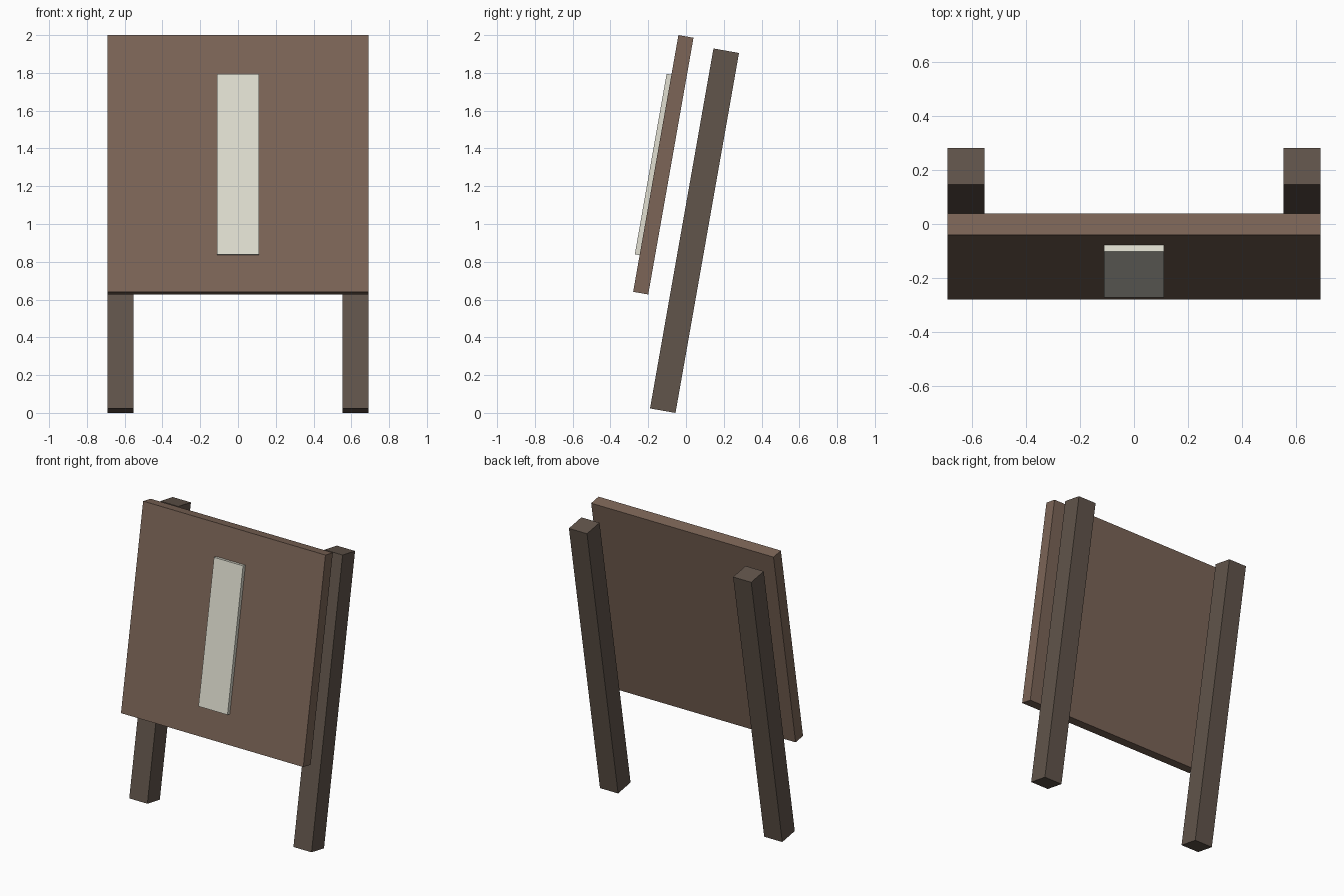
import bpy
from math import radians

if "Cube" in bpy.data.objects:
    bpy.data.objects.remove(bpy.data.objects["Cube"])

TILT = radians(-10)  # everything leans back by the same angle


def material(name, color):
    mat = bpy.data.materials.new(name)
    mat.diffuse_color = (*color, 1)
    mat.use_nodes = True
    mat.node_tree.nodes["Principled BSDF"].inputs["Base Color"].default_value = mat.diffuse_color
    return mat


def slab(name, center, size, mat):
    bpy.ops.mesh.primitive_cube_add(size=1, location=center, rotation=(TILT, 0, 0))
    obj = bpy.context.object
    obj.name = name
    obj.scale = size
    obj.data.materials.append(mat)
    return obj


board_wood = material("board_wood", (0.20, 0.13, 0.095))
post_wood = material("post_wood", (0.12, 0.09, 0.07))
cream = material("cream", (0.75, 0.74, 0.64))

# Leaning panel
slab("board", (0, -0.12, 1.3135), (1.38, 0.081, 1.38), board_wood)

# Pale strip lying on the front of the panel
slab("front_strip", (0, -0.174, 1.315), (0.22, 0.026, 0.97), cream)

# Two posts behind the panel
for side, label in ((-1, "left"), (1, "right")):
    slab(f"{label}_post", (side * 0.6215, 0.045, 0.9645), (0.137, 0.137, 1.935), post_wood)
